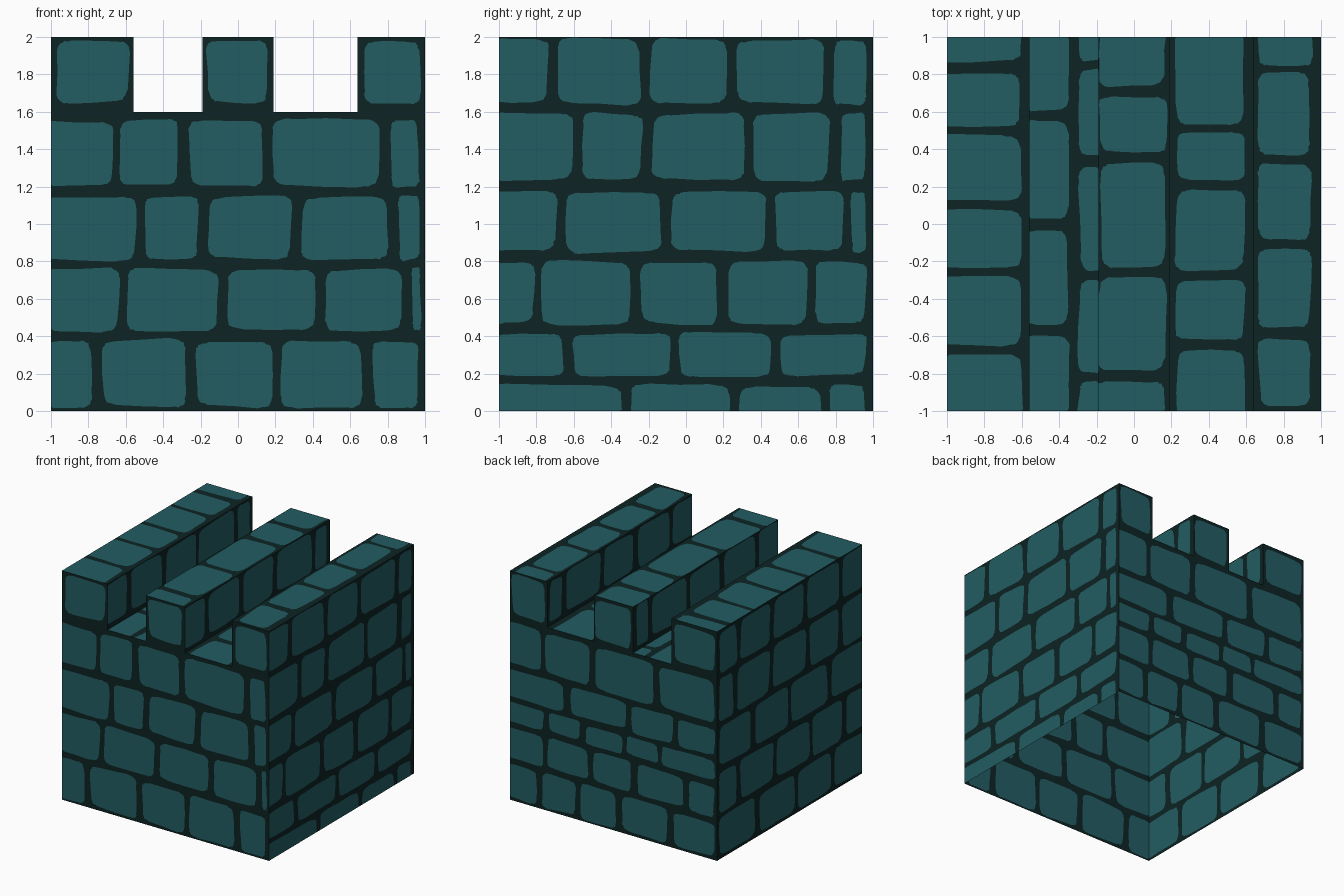
import bpy, bmesh, math, random

if "Cube" in bpy.data.objects:
    bpy.data.objects.remove(bpy.data.objects["Cube"])

random.seed(4)


def material(name, rgb):
    m = bpy.data.materials.new(name)
    m.diffuse_color = (*rgb, 1)
    m.use_nodes = True
    m.node_tree.nodes["Principled BSDF"].inputs["Base Color"].default_value = m.diffuse_color
    return m


MORTAR = material("dark mortar", (0.004, 0.0168, 0.0168))
STONE = material("teal stone", (0.0165, 0.109, 0.122))
FLUSH = -0.12   # stone runs past the wall edge and is cut there
N = 40          # points round each stone


def add_cell(bm, place, flip, cell, inset):
    """One rectangle of wall: a rounded stone face inside a ring of mortar."""
    u0, u1, v0, v1 = cell
    j = lambda d: random.uniform(-0.013, 0.013) if d > 0 else 0
    a, b, c, d = inset
    corner = {(su, sv): ((u1 - b + j(b)) if su else (u0 + a + j(a)),
                         (v1 - d + j(d)) if sv else (v0 + c + j(c)))
              for su in (0, 1) for sv in (0, 1)}
    inner, outer = [], []
    for i in range(N):
        t = 2 * math.pi * i / N
        p = math.copysign(abs(math.cos(t)) ** 0.27, math.cos(t))
        q = math.copysign(abs(math.sin(t)) ** 0.27, math.sin(t))
        m = max(abs(p), abs(q))
        s, r = (p + 1) / 2, (q + 1) / 2
        uv = [sum(corner[k][n] * (s if k[0] else 1 - s) * (r if k[1] else 1 - r)
                  for k in corner) + random.uniform(-0.004, 0.004) for n in (0, 1)]
        inner.append(bm.verts.new(place(min(max(uv[0], u0), u1), min(max(uv[1], v0), v1))))
        outer.append(bm.verts.new(place(u0 + (u1 - u0) * (p / m + 1) / 2,
                                        v0 + (v1 - v0) * (q / m + 1) / 2)))
    faces = [(inner, 1)]
    for i in range(N):
        k = (i + 1) % N
        faces.append(([outer[i], outer[k], inner[k], inner[i]], 0))
    for vs, mat in faces:
        f = bm.faces.new(vs[::-1] if flip else vs)
        f.material_index = mat


def wall(name, place, flip, u_range, v_bounds, rows, edges):
    """Courses of stones; v_bounds split the courses, rows hold the joints."""
    bm = bmesh.new()
    for r, joints in enumerate(rows):
        us = [u_range[0], *joints, u_range[1]]
        for k in range(len(us) - 1):
            inset = (edges[0] if k == 0 else 0.027,
                     edges[1] if k == len(us) - 2 else 0.027,
                     edges[2] if r == 0 else 0.025,
                     edges[3] if r == len(rows) - 1 else 0.025)
            add_cell(bm, place, flip, (us[k], us[k + 1], v_bounds[r], v_bounds[r + 1]), inset)
    bmesh.ops.remove_doubles(bm, verts=bm.verts[:], dist=1e-4)
    bmesh.ops.dissolve_degenerate(bm, edges=bm.edges[:], dist=1e-5)
    me = bpy.data.meshes.new(name)
    bm.to_mesh(me)
    bm.free()
    me.materials.append(MORTAR)
    me.materials.append(STONE)
    bpy.context.collection.objects.link(bpy.data.objects.new(name, me))


def facing_y(y):
    return lambda u, v: (u, y, v)


def facing_x(x):
    return lambda u, v: (x, u, v)


def facing_z(z):
    return lambda u, v: (v, u, z)


FULL = (-1, 1)

# Front and back walls, up to the slot floor
wall("front_wall", facing_y(-1), False, FULL, [0, 0.405, 0.785, 1.175, 1.6],
     [[-0.75, -0.25, 0.2, 0.69], [-0.61, -0.09, 0.44, 0.9],
      [-0.52, -0.19, 0.31, 0.83], [-0.65, -0.29, 0.15, 0.78]],
     (FLUSH, 0.03, 0.025, 0.045))
wall("back_wall", facing_y(1), True, FULL, [0, 0.35, 0.67, 0.88, 1.17, 1.6],
     [[-0.55, -0.05, 0.35, 0.72], [-0.7, -0.2, 0.22, 0.66], [-0.45, -0.1, 0.3, 0.65],
      [-0.6, -0.15, 0.45], [-0.42, 0.2, 0.68]],
     (0.025, FLUSH, 0.025, 0.045))

# Side walls, full height
wall("right_wall", facing_x(1), False, FULL, [0, 0.165, 0.44, 0.825, 1.205, 1.615, 2],
     [[-0.32, 0.26, 0.75], [-0.63, -0.06, 0.47], [-0.79, -0.27, 0.2, 0.67],
      [-0.67, -0.11, 0.45, 0.86], [-0.58, -0.21, 0.33, 0.79], [-0.71, -0.22, 0.24, 0.77]],
     (FLUSH, 0.04, FLUSH, 0.01))
wall("left_wall", facing_x(-1), True, FULL, [0, 0.38, 0.78, 1.18, 1.6, 2],
     [[-0.6, -0.1, 0.45], [-0.75, -0.3, 0.2, 0.7], [-0.55, 0, 0.5],
      [-0.7, -0.25, 0.25, 0.75], [-0.71, -0.22, 0.24, 0.7]],
     (FLUSH, 0.03, 0.025, 0.02))

# Ridge ends, front and back
for name, x0, x1 in (("left", -1, -0.56), ("middle", -0.19, 0.19), ("right", 0.64, 1)):
    wall(name + "_ridge_front", facing_y(-1), False, (x0, x1), [1.6, 2], [[]],
         (0.025, 0.025, 0.05, 0.025))
    wall(name + "_ridge_back", facing_y(1), True, (x0, x1), [1.6, 2], [[]],
         (0.02, 0.02, 0.03, 0.025))

# Ridge sides inside the two slots
for name, x, flip in (("left_ridge_side", -0.56, False), ("middle_ridge_left_side", -0.19, True),
                      ("middle_ridge_right_side", 0.19, False), ("right_ridge_side", 0.64, True)):
    wall(name, facing_x(x), flip, FULL, [1.6, 2], [[-0.71, -0.22, 0.24, 0.77]],
         (FLUSH, 0.04, 0.04, 0.01))

# Ridge tops and slot floors: stones laid in columns along y
for name, z, xs, cols, edges in (
    ("left_ridge_top", 2, [-1, -0.56], [[-0.67, -0.25, 0.1, 0.5, 0.84]],
     (FLUSH, FLUSH, FLUSH, 0.045)),
    ("left_slot_floor", 1.6, [-0.56, -0.32, -0.19],
     [[-0.57, -0.01, 0.58], [-0.82, -0.27, 0.33, 0.85]], (FLUSH, FLUSH, FLUSH, FLUSH)),
    ("middle_ridge_top", 2, [-0.19, 0.19], [[-0.82, -0.26, 0.35, 0.71]],
     (FLUSH, FLUSH, 0.005, 0.02)),
    ("right_slot_floor", 1.6, [0.19, 0.64], [[-0.65, -0.28, 0.21, 0.51]],
     (FLUSH, FLUSH, 0.035, 0.05)),
    ("right_ridge_top", 2, [0.64, 1], [[-0.58, -0.11, 0.35, 0.83]],
     (0.03, FLUSH, 0.03, 0.055)),
):
    wall(name, facing_z(z), True, FULL, xs, cols, edges)
